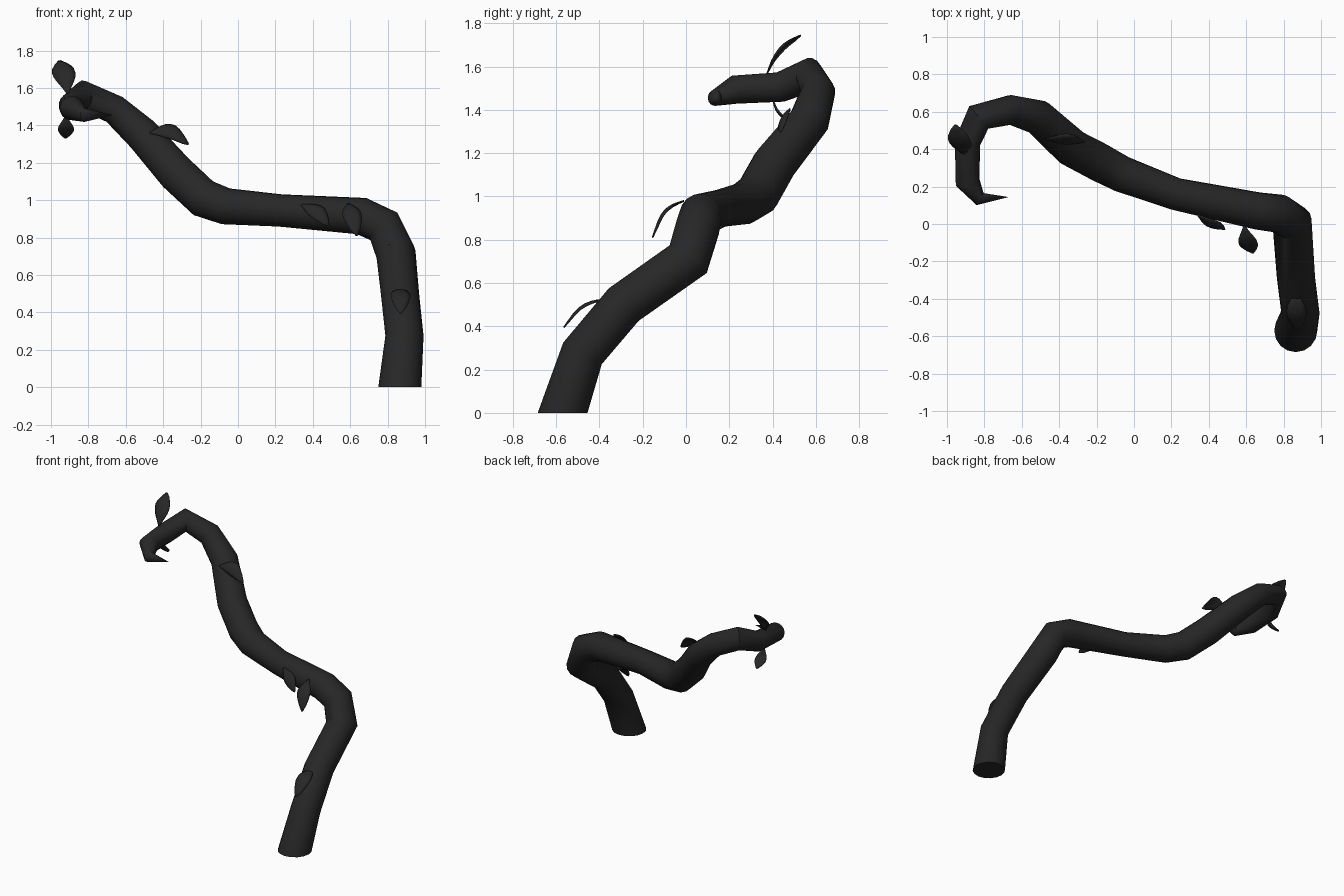
import bpy, bmesh, math
from mathutils import Vector

if "Cube" in bpy.data.objects:
    bpy.data.objects.remove(bpy.data.objects["Cube"])

bark = bpy.data.materials.new("charcoal")
bark.diffuse_color = (0.02, 0.02, 0.02, 1)
bark.use_nodes = True
bark.node_tree.nodes["Principled BSDF"].inputs["Base Color"].default_value = bark.diffuse_color


def make_object(name, bm):
    bmesh.ops.recalc_face_normals(bm, faces=bm.faces)
    me = bpy.data.meshes.new(name)
    bm.to_mesh(me)
    bm.free()
    me.materials.append(bark)
    ob = bpy.data.objects.new(name, me)
    bpy.context.collection.objects.link(ob)
    bpy.ops.object.select_all(action='DESELECT')
    ob.select_set(True)
    bpy.context.view_layer.objects.active = ob
    bpy.ops.object.shade_smooth_by_angle(angle=math.radians(40))
    return ob


# Branch: x, y, z, radius along the centre line
PATH = [
    (0.865, -0.57, 0.0, 0.115), (0.89, -0.478, 0.275, 0.102),
    (0.866, -0.288, 0.5, 0.102), (0.845, 0.01, 0.71, 0.107),
    (0.78, 0.055, 0.86, 0.103), (0.66, 0.07, 0.915, 0.1),
    (0.225, 0.16, 0.945, 0.087), (-0.065, 0.267, 0.967, 0.098),
    (-0.185, 0.33, 1.01, 0.104), (-0.332, 0.407, 1.147, 0.103),
    (-0.51, 0.57, 1.35, 0.094), (-0.66, 0.61, 1.485, 0.08),
    (-0.83, 0.57, 1.56, 0.08), (-0.89, 0.435, 1.505, 0.07),
    (-0.89, 0.225, 1.493, 0.066), (-0.823, 0.133, 1.455, 0.037),
]
SIDES = 16
pts = [Vector(p[:3]) for p in PATH]
bm = bmesh.new()
rings = []
u = Vector((1, 0, 0))
for i, p in enumerate(pts):
    if i == 0:
        t = Vector((0, 0, 1))              # flat foot
    elif i == len(pts) - 1:
        t = Vector((0.87, -0.5, 0))        # last ring turns to the thorn
    else:
        t = ((p - pts[i - 1]).normalized() + (pts[i + 1] - p).normalized()).normalized()
    u = (u - t * u.dot(t)).normalized()
    v = t.cross(u)
    r = PATH[i][3]
    rings.append([bm.verts.new(p + r * (u * math.cos(a) + v * math.sin(a)))
                  for a in (2 * math.pi * k / SIDES for k in range(SIDES))])
for a, b in zip(rings, rings[1:]):
    for k in range(SIDES):
        n = (k + 1) % SIDES
        bm.faces.new((a[k], a[n], b[n], b[k]))
bm.faces.new(rings[0][::-1])
# Pointed thorn at the end
tip = bm.verts.new((-0.67, 0.144, 1.455))
for k in range(SIDES):
    bm.faces.new((rings[-1][k], rings[-1][(k + 1) % SIDES], tip))
make_object("branch", bm)


def leaf(name, line, side, width):
    """Cupped leaf swept along four points, wide towards its blunt tip."""
    p = [Vector(q) for q in line]
    side = Vector(side).normalized()
    bm = bmesh.new()
    rows = []
    n = 8
    for i in range(n + 1):
        s = i / n * 3
        j = min(int(s), 2)
        f = s - j
        # Catmull-Rom through the points
        a = p[j - 1] if j else 2 * p[0] - p[1]
        d = p[j + 2] if j < 2 else 2 * p[3] - p[2]
        b, c = p[j], p[j + 1]
        q = 0.5 * (2 * b + (c - a) * f + (2 * a - 5 * b + 4 * c - d) * f * f
                   + (3 * b - a - 3 * c + d) * f ** 3)
        tan = (p[j + 1] - p[j]).normalized()
        nor = side.cross(tan).normalized()
        if nor.dot((p[1] + p[2]) / 2 - (p[0] + p[3]) / 2) < 0:
            nor = -nor
        w = width / 2 * max(0.1, math.sin(math.pi * (i / n) ** 1.2) ** 0.75)
        rows.append([bm.verts.new(q + side * w * k - nor * 0.2 * w * k * k)
                     for k in (-1, -0.5, 0, 0.5, 1)])
    for a, b in zip(rows, rows[1:]):
        for k in range(4):
            bm.faces.new((a[k], a[k + 1], b[k + 1], b[k]))
    ob = make_object(name, bm)
    m = ob.modifiers.new("thickness", 'SOLIDIFY')
    m.thickness = 0.006
    m.offset = 0


# Leaves, from the foot up
leaf("leaf_trunk", [(0.865, -0.36, 0.52), (0.867, -0.43, 0.517),
                    (0.87, -0.5, 0.48), (0.87, -0.565, 0.395)], (1, 0, 0), 0.105)
leaf("leaf_bend", [(0.59, -0.01, 0.98), (0.6, -0.075, 0.955),
                   (0.615, -0.12, 0.905), (0.635, -0.155, 0.81)], (1, 0.1, 0.15), 0.1)
leaf("leaf_middle", [(0.34, 0.05, 0.975), (0.39, 0.01, 0.955),
                     (0.44, -0.015, 0.925), (0.485, -0.028, 0.865)], (0.6, 0.3, 0.7), 0.085)
leaf("leaf_slope", [(-0.47, 0.455, 1.36), (-0.4, 0.45, 1.375),
                    (-0.33, 0.445, 1.36), (-0.265, 0.44, 1.3)], (0.1, 0.55, 0.8), 0.095)
leaf("leaf_upper", [(-0.91, 0.375, 1.57), (-0.92, 0.405, 1.645),
                    (-0.94, 0.455, 1.705), (-0.955, 0.53, 1.745)], (1, 0, 0.2), 0.12)
leaf("leaf_lower", [(-0.92, 0.4, 1.45), (-0.92, 0.415, 1.4),
                    (-0.92, 0.445, 1.365), (-0.922, 0.49, 1.332)], (1, 0, 0), 0.085)
